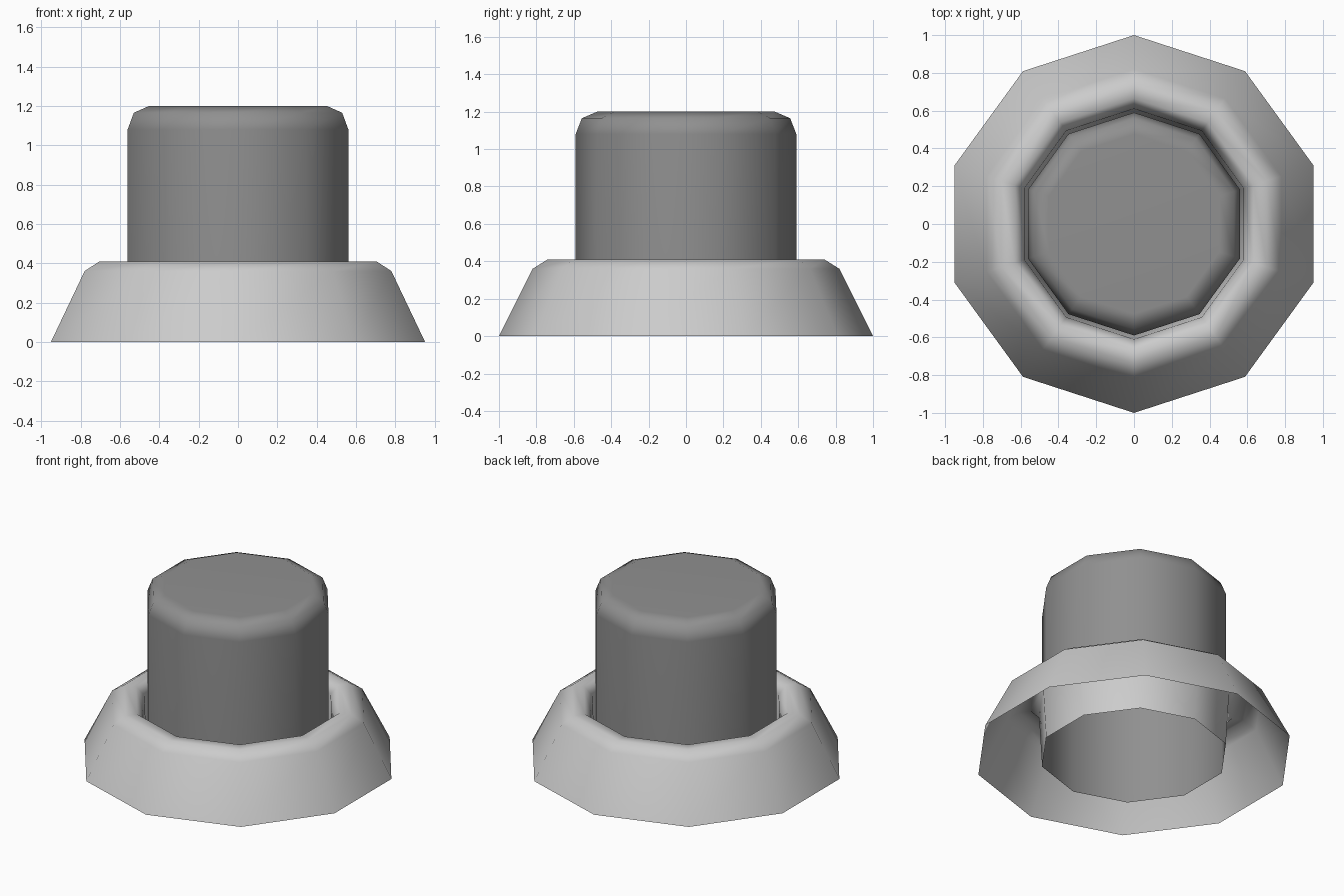
import bpy, bmesh
from math import sin, cos, pi

if "Cube" in bpy.data.objects:
    bpy.data.objects.remove(bpy.data.objects["Cube"])

SIDES = 10


def lathe(name, profile, grey, cap_end=False):
    """Revolve (radius, z) points into a ten-sided smooth shell."""
    bm = bmesh.new()
    rings = []
    for r, z in profile:
        rings.append([bm.verts.new((r * sin(2 * pi * i / SIDES),
                                    r * cos(2 * pi * i / SIDES), z))
                      for i in range(SIDES)])
    for a, b in zip(rings, rings[1:]):
        for i in range(SIDES):
            j = (i + 1) % SIDES
            bm.faces.new((a[j], a[i], b[i], b[j]))
    if cap_end:
        bm.faces.new(rings[-1][::-1])
    for f in bm.faces:
        f.smooth = True
    mesh = bpy.data.meshes.new(name)
    bm.to_mesh(mesh)
    bm.free()
    mat = bpy.data.materials.new(name + "_grey")
    mat.diffuse_color = (grey, grey, grey, 1)
    mat.use_nodes = True
    mat.node_tree.nodes["Principled BSDF"].inputs["Base Color"].default_value = mat.diffuse_color
    mesh.materials.append(mat)
    obj = bpy.data.objects.new(name, mesh)
    bpy.context.collection.objects.link(obj)
    # Large faces keep flat shading, bevels blend between them
    obj.modifiers.new("weighted", 'WEIGHTED_NORMAL')
    return obj


# Flared collar: sloped outside, bevelled top, inner wall, open underneath
lathe("collar", [(1.0, 0), (0.82, 0.36), (0.74, 0.41),
                 (0.665, 0.41), (0.61, 0.355), (0.59, 0)], 0.56)

# Tall push button with rounded top edge, open underneath
lathe("button", [(0.59, 0), (0.59, 1.08), (0.557, 1.165), (0.475, 1.2)],
      0.28, cap_end=True)
